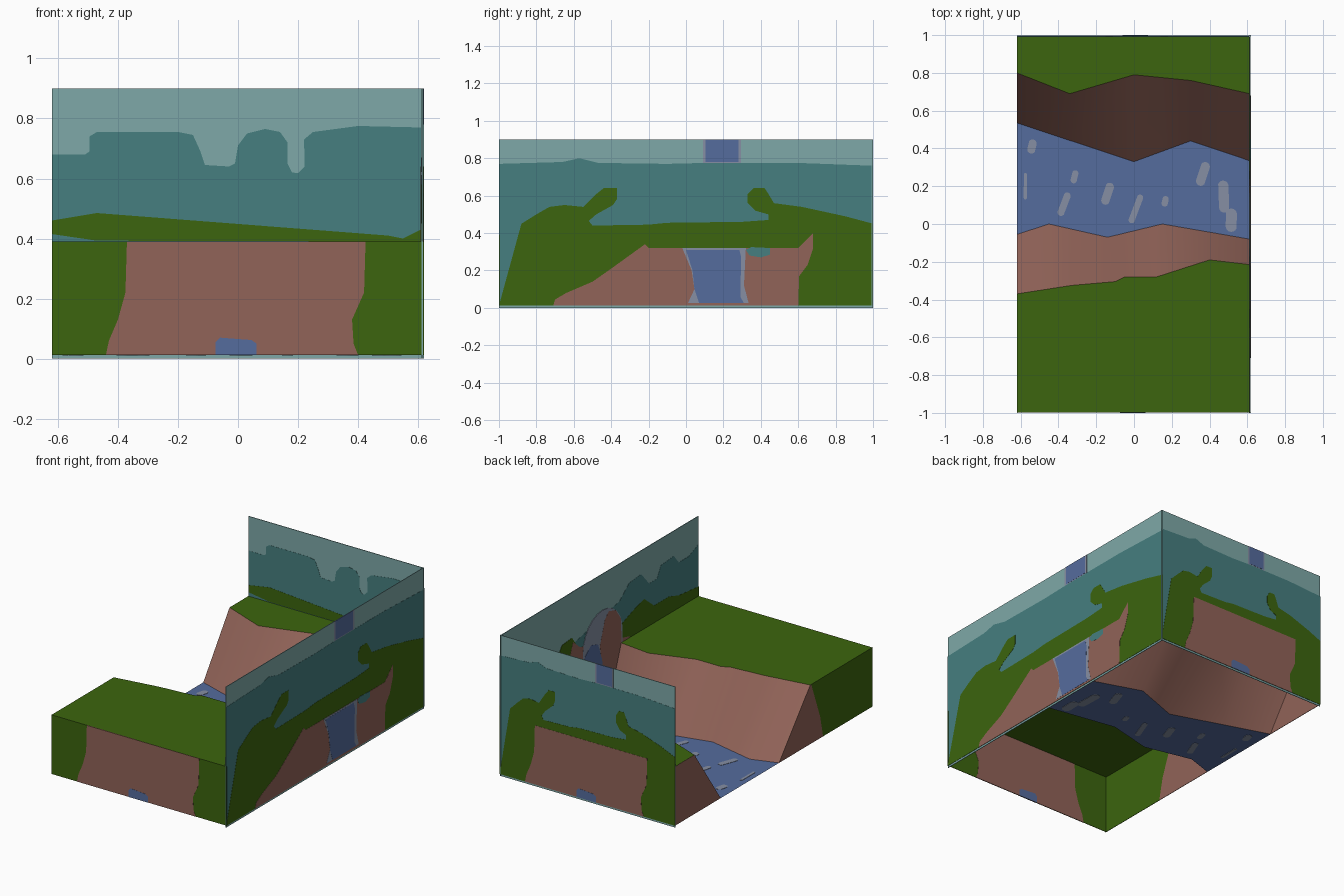
import bpy, bmesh, math

if "Cube" in bpy.data.objects:
    bpy.data.objects.remove(bpy.data.objects["Cube"])

W, TOP, LOW, WALL = 0.62, 0.39, 0.012, 0.9


def mat(name, rgb):
    m = bpy.data.materials.new(name)
    lin = [((c / 255 + 0.055) / 1.055) ** 2.4 if c > 10 else c / 255 / 12.92 for c in rgb]
    m.diffuse_color = (*lin, 1)
    m.use_nodes = True
    m.node_tree.nodes["Principled BSDF"].inputs["Base Color"].default_value = m.diffuse_color
    return m


GREEN = mat("grass green", (60, 101, 14))
BROWN = mat("cliff brown", (145, 99, 88))
BLUE = mat("river blue", (85, 108, 157))
FOAM = mat("foam grey", (134, 143, 163))
SKY = mat("pale sky", (126, 169, 168))
TEAL = mat("teal hills", (70, 127, 128))


def finish(name, bm, material, smooth=False):
    bmesh.ops.recalc_face_normals(bm, faces=bm.faces)
    me = bpy.data.meshes.new(name)
    bm.to_mesh(me)
    bm.free()
    me.materials.append(material)
    for p in me.polygons:
        p.use_smooth = smooth
    ob = bpy.data.objects.new(name, me)
    bpy.context.collection.objects.link(ob)


def plate(name, pts, axis, lo, hi, material):
    """Thin flat plate: outline pts extruded from lo to hi along an axis."""
    def at(a, b, d):
        return {"x": (d, a, b), "y": (a, d, b), "z": (a, b, d)}[axis]
    bm = bmesh.new()
    f = [bm.verts.new(at(a, b, lo)) for a, b in pts]
    g = [bm.verts.new(at(a, b, hi)) for a, b in pts]
    bm.faces.new(f)
    bm.faces.new(g)
    for i in range(len(pts)):
        j = (i + 1) % len(pts)
        bm.faces.new((f[i], f[j], g[j], g[i]))
    finish(name, bm, material)


def rect(a0, b0, a1, b1):
    return [(a0, b0), (a1, b0), (a1, b1), (a0, b1)]


def lerp(line, x):
    for (x0, y0), (x1, y1) in zip(line, line[1:]):
        if x <= x1:
            return y0 + (y1 - y0) * (x - x0) / (x1 - x0)
    return line[-1][1]


def strip(name, la, za, lb, zb, material, smooth=False):
    """Sheet of ground between two bent edge lines."""
    xs = sorted({p[0] for p in la + lb})
    bm = bmesh.new()
    a = [bm.verts.new((x, lerp(la, x), za)) for x in xs]
    b = [bm.verts.new((x, lerp(lb, x), zb)) for x in xs]
    for i in range(len(xs) - 1):
        bm.faces.new((a[i], a[i + 1], b[i + 1], b[i]))
    finish(name, bm, material, smooth)


# Ground: grass tops, cliffs and river
R = 0.612
front = [(-W, -0.998), (R, -0.998)]
back = [(-W, 0.99), (R, 0.99)]
front_crest = [(-W, -.37), (-.33, -.325), (-.1, -.305), (-.05, -.28), (.12, -.28), (.4, -.19), (R, -.215)]
front_bank = [(-W, -.055), (-.45, 0), (-.14, -.07), (.15, 0), (R, -.08)]
back_bank = [(-W, .535), (0, .33), (.3, .44), (R, .335)]
back_crest = [(-W, .80), (-.34, .69), (0, .79), (.15, .775), (.3, .76), (R, .69)]
strip("front_grass", front, TOP, front_crest, TOP, GREEN)
strip("front_cliff", front_crest, TOP, front_bank, LOW, BROWN, True)
strip("river", front_bank, LOW, back_bank, LOW, BLUE)
strip("back_cliff", back_bank, LOW, back_crest, TOP, BROWN, True)
strip("back_grass", back_crest, TOP, back, TOP, GREEN)

# Foam streaks on the river: x, y, half width, half length, tilt
for x, y, w, l, t in [(-.54, .41, .022, .038, .2), (-.575, .20, .009, .07, 0), (-.315, .25, .017, .035, .2),
                      (-.37, .105, .019, .065, .35), (-.14, .16, .023, .06, .3), (.01, .08, .017, .08, .35),
                      (.165, .12, .017, .028, .2), (.365, .265, .025, .065, .3), (.475, .145, .028, .085, -.05),
                      (.515, .02, .03, .062, 0)]:
    pts = []
    for k in range(16):
        a = k * math.pi / 8
        u = w * math.cos(a)
        v = (l - w) * (1 if k < 8 else -1) + w * math.sin(a)
        pts.append((x + u * math.cos(t) + v * math.sin(t), y - u * math.sin(t) + v * math.cos(t)))
    plate("foam_streak", pts, "z", LOW - .002, LOW + .002, FOAM)

# Front face of the block
face = [(-.44, LOW), (.4, LOW), (.385, .05), (.38, .13), (.42, .22), (.425, TOP),
        (-.37, TOP), (-.375, .22), (-.40, .13), (-.43, .06)]
spring = [(-.075, LOW), (.062, LOW), (.062, .05), (.045, .062), (-.06, .07), (-.075, .055)]
plate("front_face", rect(-W, LOW, W, TOP), "y", -.998, -.995, GREEN)
plate("front_earth", face, "y", -.999, -.994, BROWN)
plate("front_spring", spring, "y", -1, -.993, BLUE)

# Left ends of the two blocks
plate("left_front_grass", [(-1, LOW), (-.5, LOW), (-.47, .15), (-.38, TOP), (-1, TOP)], "x", -W, -.617, GREEN)
plate("left_front_earth", [(-.5, LOW), (-.055, LOW), (-.37, TOP), (-.38, TOP), (-.47, .15)], "x", -W, -.617, BROWN)
plate("left_back_earth", [(.535, LOW), (.99, LOW), (.99, TOP), (.8, TOP)], "x", -W, -.617, BROWN)

# Scenery walls
plate("right_wall", rect(-1, 0, 1, WALL), "x", .612, .616, SKY)
plate("back_wall", rect(-W, 0, W, WALL), "y", .992, .996, SKY)

# Outer scenery, shared by both walls and drawn for a width of -1..1
hills = [(-1, LOW), (1, LOW), (1, .76), (.6, .775), (.1, .775), (-.1, .77), (-.47, .775), (-.57, .80),
         (-.66, .78), (-1, .77)]
meadow = [(-1, LOW), (1, LOW), (1, .45), (.85, .49), (.62, .54), (.47, .56), (.44, .61), (.42, .64), (.36, .64),
          (.33, .61), (.33, .56), (.37, .52), (.44, .5), (.44, .47), (.3, .46), (-.1, .455), (-.2, .445),
          (-.5, .44), (-.52, .465), (-.48, .5), (-.39, .55), (-.37, .58), (-.37, .64), (-.44, .64),
          (-.49, .6), (-.55, .54), (-.65, .55), (-.73, .54), (-.8, .5), (-.88, .45)]


def outer(name, pts, layer, material, wall):
    h = .616 if wall == "right" else .996
    # the back wall is seen from behind, so its outline is flipped and narrowed
    p = pts if wall == "right" else [(-a * W, b) for a, b in pts]
    plate(wall + "_outer_" + name, p, "x" if wall == "right" else "y", h, h + layer * .001, material)


for wall in ("right", "back"):
    outer("hills", hills, 1, TEAL, wall)
    outer("meadow", meadow, 2, GREEN, wall)
    outer("window_rim", rect(.09, .775, .295, WALL), 1, FOAM, wall)
    outer("window", rect(.105, .78, .28, WALL), 2, BLUE, wall)
outer("earth", [(a / W, b) for a, b in face], 3, BROWN, "back")
outer("spring", [(a / W, b) for a, b in spring], 4, BLUE, "back")
outer("earth", [(-.71, LOW), (.6, LOW), (.605, .17), (.65, .23), (.68, .32), (.68, .4), (.6, .32), (-.2, .32),
                (-.22, .34), (-.4, .21), (-.5, .14), (-.64, .08), (-.7, .045)], 3, BROWN, "right")
outer("river_rim", [(-.02, .32), (.32, .32), (.31, .12), (.335, .025), (.01, .025), (.045, .1), (.03, .2)], 3.5,
      FOAM, "right")
outer("river", [(0, .31), (.285, .31), (.295, .27), (.29, .06), (.31, .025), (.07, .025), (.045, .1),
                (.035, .2)], 4, BLUE, "right")
outer("pool", [(.32, .31), (.35, .325), (.45, .32), (.45, .285), (.4, .27), (.34, .28)], 3.8, TEAL, "right")

# Inner scenery of the back wall
plate("back_inner_hills", [(-W, LOW), (.61, LOW), (.61, .77), (.4, .775), (.25, .755), (.22, .73), (.222, .64),
      (.20, .618), (.18, .62), (.165, .65), (.165, .72), (.14, .755), (.09, .765), (.03, .75), (0, .71), (-.01, .65),
      (-.03, .64), (-.11, .645), (-.125, .69), (-.15, .745), (-.2, .755), (-.47, .755), (-.495, .74), (-.495, .69),
      (-.51, .68), (-W, .68)], "y", .991, .992, TEAL)
plate("back_inner_meadow", [(-W, .415), (-.47, .393), (.61, .39), (.61, .43), (.58, .415), (.55, .4), (.5, .41),
      (-.47, .485), (-W, .46)], "y", .990, .992, GREEN)

# Inner scenery of the right wall
dome = [(-.03 + .2 * math.cos(k * math.pi / 12), .47 + .2 * math.sin(k * math.pi / 12)) for k in range(13)]


def inner(name, pts, layer, material):
    plate("right_inner_" + name, pts, "x", .612 - layer * .001, .612, material)


inner("hills", [(-1, LOW), (.99, LOW), (.99, .5), (.5, .52), (.3, .56), (-.2, .66), (-.3, .74), (-.42, .75), (-.5, .66),
                (-.58, .66), (-.62, .73), (-.75, .74), (-.8, .68), (-.9, .68), (-1, .72)], 1, TEAL)
inner("meadow", [(-1, LOW), (.99, LOW), (.99, .44), (.45, .5), (.38, .6), (.28, .61), (.2, .5), (-.2, .5),
                 (-.34, .55), (-.45, .58), (-.55, .5), (-.7, .5), (-.8, .47), (-1, .45)], 2, GREEN)
inner("earth", [(-.35, LOW), (.65, LOW), (.65, .36), (.3, .5), (.27, .58), (.2, .52), (-.3, .4)], 2.5, BROWN)
inner("mountain", [(-.23, .36)] + [(.17, .36)] + dome, 3, FOAM)
inner("mountain_cliff", [(-.23, .2), (-.04, .2), (0, .45), (-.05, .6), (-.09, .64), (-.16, .62), (-.21, .55)],
      3.5, BROWN)
inner("river", [(-.08, LOW), (.34, LOW), (.2, .25), (.15, .44), (.09, .49), (.02, .47), (-.02, .36)], 4, BLUE)
